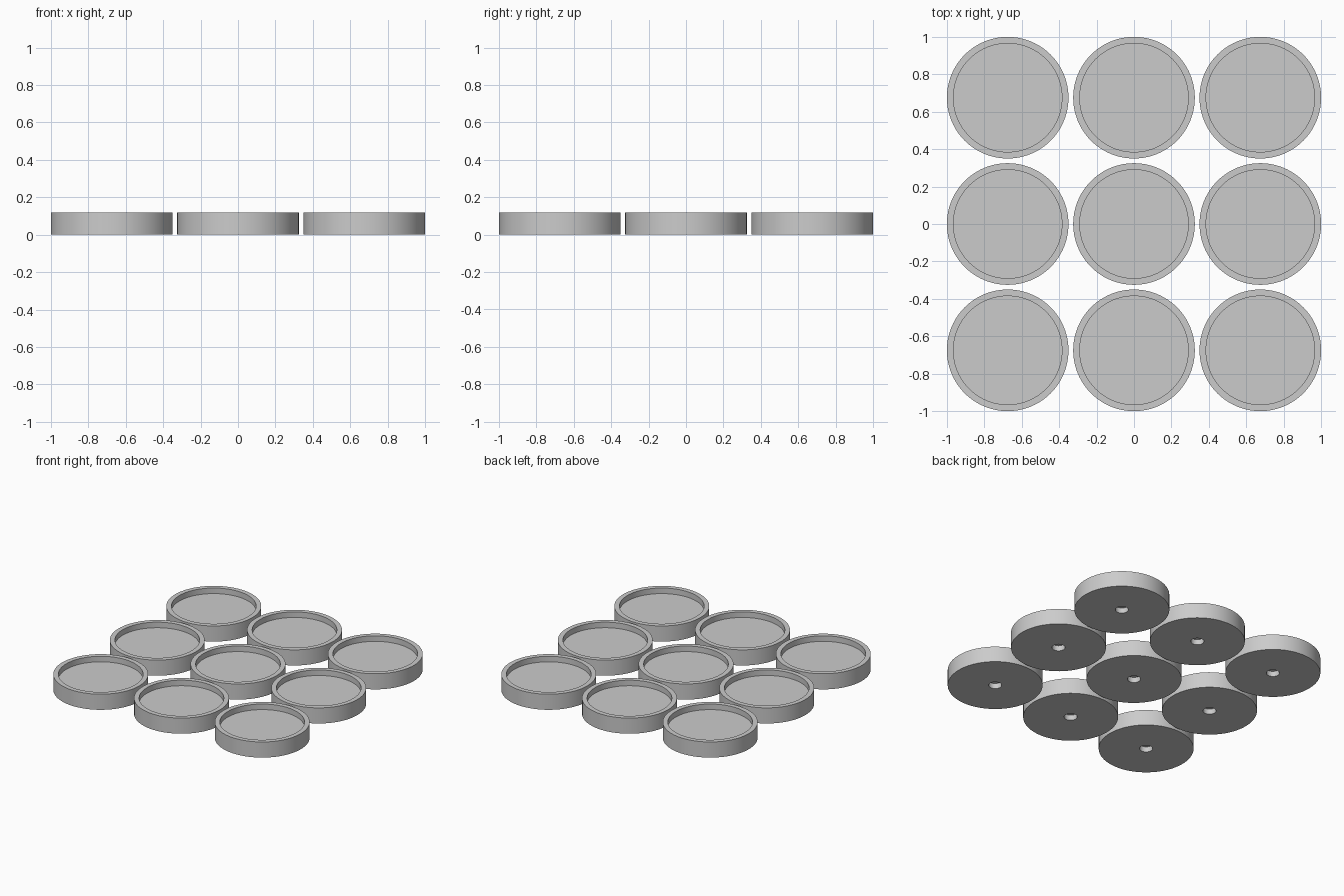
import bpy, bmesh, math

if "Cube" in bpy.data.objects:
    bpy.data.objects.remove(bpy.data.objects["Cube"])

SEGMENTS = 96
RADIUS = 0.325      # outer radius of a tray
PITCH = 0.675       # spacing between tray centres
HEIGHT = 0.118

grey = bpy.data.materials.new("plain grey")
grey.diffuse_color = (0.6, 0.6, 0.6, 1)
grey.use_nodes = True
grey.node_tree.nodes["Principled BSDF"].inputs["Base Color"].default_value = grey.diffuse_color

# Cross-section (radius, z): blind hole below, outer wall, rim, recessed floor
PROFILE = [(0.0, 0.04), (0.045, 0.04), (0.045, 0.0), (RADIUS, 0.0),
           (RADIUS, HEIGHT), (0.29, HEIGHT), (0.29, 0.076), (0.0, 0.076)]


def tray_mesh():
    """Spin the cross-section into a round tray."""
    bm = bmesh.new()
    verts = [bm.verts.new((r, 0, z)) for r, z in PROFILE]
    edges = [bm.edges.new(pair) for pair in zip(verts, verts[1:])]
    bmesh.ops.spin(bm, geom=verts + edges, cent=(0, 0, 0), axis=(0, 0, 1),
                   angle=math.tau, steps=SEGMENTS)
    bmesh.ops.remove_doubles(bm, verts=bm.verts, dist=0.0001)
    bmesh.ops.recalc_face_normals(bm, faces=bm.faces)
    mesh = bpy.data.meshes.new("round_tray")
    bm.to_mesh(mesh)
    bm.free()
    mesh.materials.append(grey)
    return mesh


# Three by three grid of trays sharing one mesh
mesh = tray_mesh()
for row, y in (("front", -PITCH), ("middle", 0), ("back", PITCH)):
    for col, x in (("left", -PITCH), ("centre", 0), ("right", PITCH)):
        tray = bpy.data.objects.new(f"tray_{row}_{col}", mesh)
        tray.location = (x, y, 0)
        bpy.context.collection.objects.link(tray)

# Smooth round walls, crisp rims
tray.select_set(True)
bpy.context.view_layer.objects.active = tray
bpy.ops.object.shade_smooth_by_angle(angle=math.radians(30))
